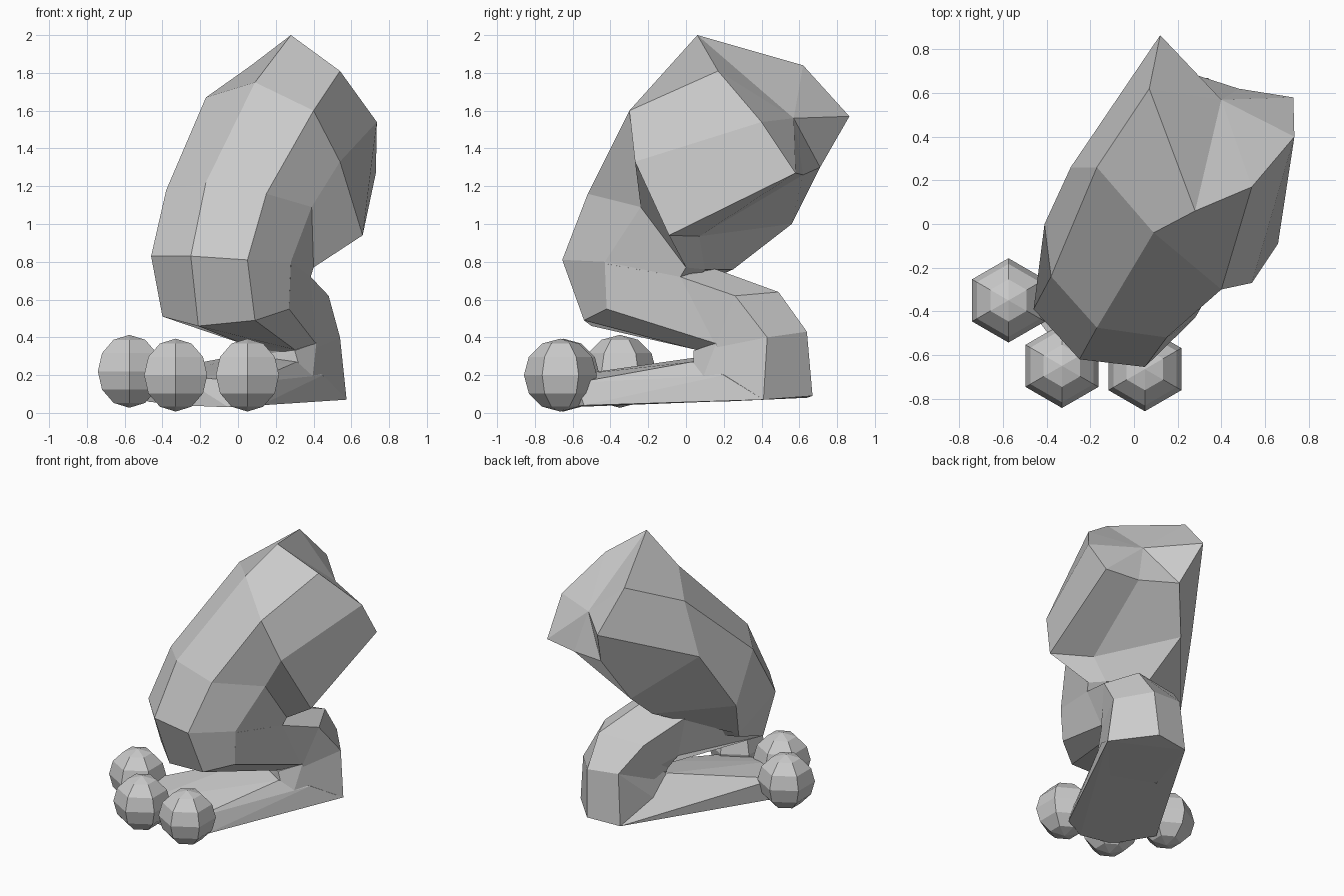
import bpy, bmesh
from math import sin, cos, pi

if "Cube" in bpy.data.objects:
    bpy.data.objects.remove(bpy.data.objects["Cube"])


def finish(bm, name):
    bmesh.ops.recalc_face_normals(bm, faces=bm.faces[:])
    me = bpy.data.meshes.new(name)
    bm.to_mesh(me)
    bm.free()
    ob = bpy.data.objects.new(name, me)
    bpy.context.collection.objects.link(ob)
    return ob


def loft(name, rings, tip=None):
    """Bridge rings of equal count; first end may be a fan to a tip."""
    bm = bmesh.new()
    rows = [[bm.verts.new(p) for p in r] for r in rings]
    n = len(rows[0])
    for r, s in zip(rows, rows[1:]):
        for i in range(n):
            j = (i + 1) % n
            bm.faces.new((r[i], r[j], s[j], s[i]))
    if tip:
        t = bm.verts.new(tip)
        for i in range(n):
            bm.faces.new((rows[0][i], rows[0][(i + 1) % n], t))
    else:
        bm.faces.new(rows[0])
    bm.faces.new(rows[-1])
    return finish(bm, name)


def hull(name, pts):
    bm = bmesh.new()
    for p in pts:
        bm.verts.new(p)
    res = bmesh.ops.convex_hull(bm, input=bm.verts[:])
    junk = [e for e in res["geom_interior"] if isinstance(e, bmesh.types.BMVert)]
    bmesh.ops.delete(bm, geom=junk, context='VERTS')
    bmesh.ops.dissolve_limit(bm, angle_limit=0.06, verts=bm.verts[:], edges=bm.edges[:])
    return finish(bm, name)


# thigh: hip, mid thigh, lower thigh, knee front, knee underside
hip = [(.07, .62, 1.84), (.28, .06, 2.0), (.54, .17, 1.81), (.735, .40, 1.54),
       (.73, .58, 1.27), (.48, .62, 1.26), (.20, .71, 1.30), (.12, .865, 1.57)]
mid = [(-.17, .26, 1.67), (.09, -.04, 1.75), (.40, -.30, 1.60), (.54, -.27, 1.33),
       (.66, -.09, .94), (.41, .07, .935), (.06, .56, 1.0), (-.29, .26, 1.29)]
low = [(-.38, -.24, 1.18), (-.17, -.475, 1.22), (.15, -.52, 1.16), (.39, -.24, 1.09),
       (.40, 0, .77), (.33, .10, .76), (.10, .25, .76), (-.41, 0, .86)]
knee = [(-.46, -.39, .83), (-.25, -.62, .83), (.05, -.655, .81), (.28, -.43, .80),
        (.385, -.03, .72), (.25, .05, .70), (0, .10, .70), (-.36, -.10, .60)]
under = [(-.40, -.33, .51), (-.21, -.50, .46), (.09, -.54, .49), (.27, -.42, .55),
         (.34, -.12, .52), (.20, -.05, .52), (0, 0, .55), (-.35, -.12, .57)]
loft("thigh", [hip, mid, low, knee, under], tip=(.40, .57, 1.56))

# shin: from inside the knee back to the ankle
s0 = [(.28, -.43, .79), (0, -.20, .80), (-.36, -.10, .76), (-.40, -.33, .51),
      (-.21, -.50, .46), (.09, -.54, .49), (.27, -.42, .55)]
s1 = [(.385, -.03, .72), (.26, .16, .76), (-.08, .12, .73), (-.04, .15, .45),
      (.04, .10, .36), (.30, .05, .335), (.41, .15, .37)]
s2 = [(.48, .26, .62), (.37, .49, .64), (.03, .45, .62), (.03, .25, .40),
      (.04, .15, .34), (.28, .06, .32), (.42, .16, .37)]
s3 = [(.54, .43, .40), (.36, .64, .43), (.12, .62, .45), (.05, .30, .30),
      (.06, .20, .25), (.28, .10, .25), (.42, .17, .34)]
loft("shin", [s0, s1, s2, s3])

# heel block
heel_sole = [(.575, .41, .07), (.34, .67, .09), (.09, .64, .08)]
hull("heel", heel_sole + s3[:3] + [(.415, .16, .37), (.30, .04, .33), (.30, .04, .27),
                                   (.04, .18, .32), (.38, .04, .06), (-.03, .20, .06)])

# foot
hull("foot", heel_sole + [(.45, .20, .20), (.31, .03, .27), (.03, .17, .31),
                          (.06, -.58, .16), (-.32, -.60, .20), (-.50, -.36, .21),
                          (.12, -.54, .04), (-.05, -.62, .03), (-.30, -.58, .04),
                          (-.48, -.34, .06), (.36, -.04, .055)])

# toes: six-sided balls
R = .193
for i, (x, y, z) in enumerate([(.05, -.665, .20), (-.33, -.65, .20), (-.575, -.35, .22)]):
    bm = bmesh.new()
    rows = []
    for k in range(1, 6):
        a = pi * k / 6
        rows.append([bm.verts.new((x + R * sin(a) * sin(pi * j / 3),
                                   y + R * sin(a) * cos(pi * j / 3),
                                   z + R * cos(a))) for j in range(6)])
    top, bot = bm.verts.new((x, y, z + R)), bm.verts.new((x, y, z - R))
    for j in range(6):
        m = (j + 1) % 6
        bm.faces.new((top, rows[0][j], rows[0][m]))
        bm.faces.new((bot, rows[-1][j], rows[-1][m]))
        for r, s in zip(rows, rows[1:]):
            bm.faces.new((r[j], r[m], s[m], s[j]))
    finish(bm, f"toe_{i + 1}")
